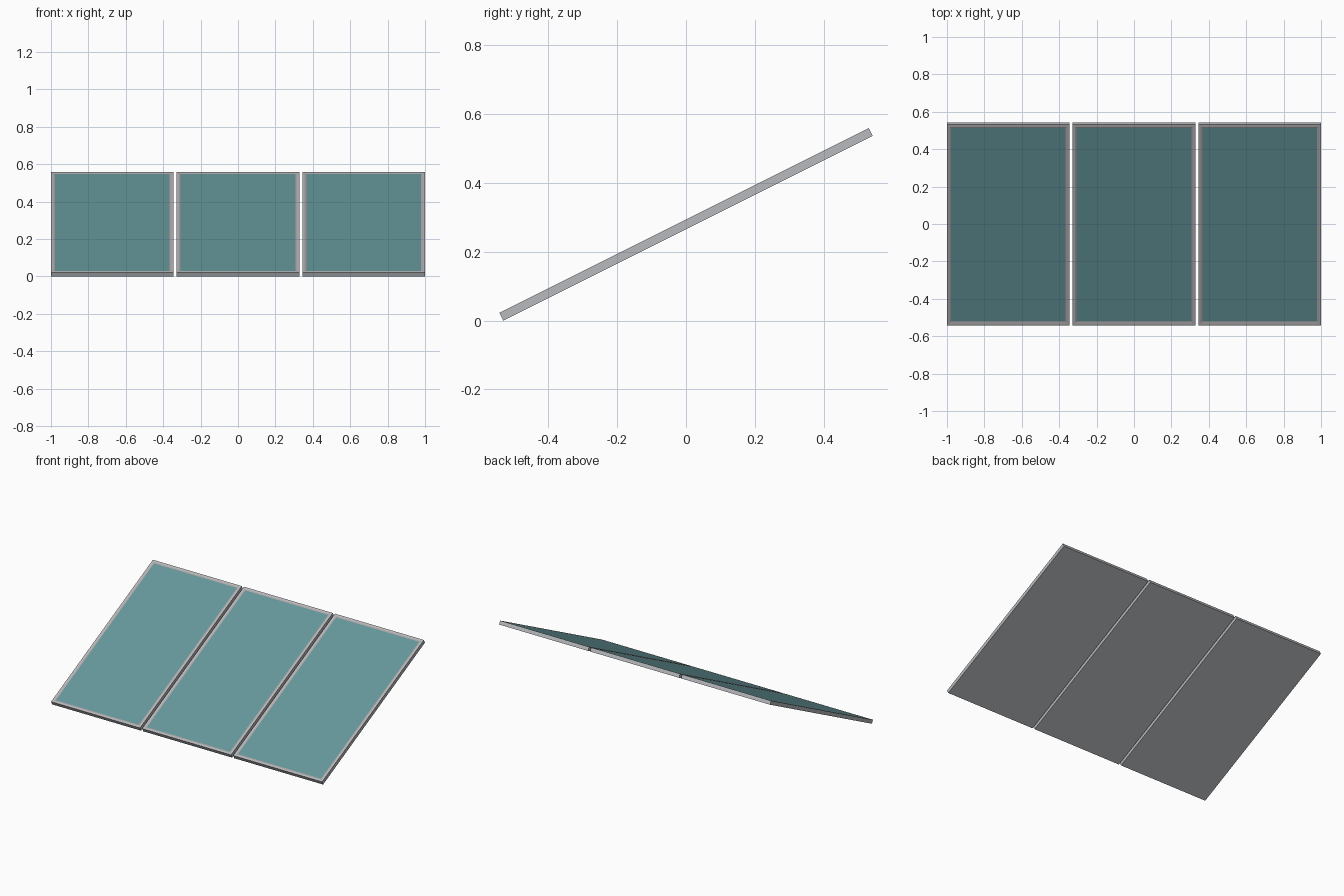
import bpy, bmesh, math
from mathutils import Matrix

cube = bpy.data.objects.get("Cube")
if cube:
    bpy.data.objects.remove(cube, do_unlink=True)

WIDTH, LENGTH, THICK = 0.656, 1.2, 0.025
PITCH = 0.672
TILT = math.atan(0.5)
HEIGHT = LENGTH * math.sin(TILT) + THICK * math.cos(TILT)


def material(name, color):
    mat = bpy.data.materials.new(name)
    mat.use_nodes = True
    mat.diffuse_color = (*color, 1)
    mat.node_tree.nodes["Principled BSDF"].inputs["Base Color"].default_value = (*color, 1)
    return mat


MATERIALS = [material("aluminium grey", (0.48, 0.49, 0.51)),
             material("warm grey seal", (0.44, 0.39, 0.39)),
             material("teal glass", (0.13, 0.31, 0.33))]


def panel(name, x):
    # Slab whose top is inset into frame, seal and glass
    bm = bmesh.new()
    bmesh.ops.create_cube(bm, size=1, matrix=Matrix.Diagonal((WIDTH, LENGTH, THICK, 1)))
    top = max(bm.faces, key=lambda f: f.calc_center_median().z)
    bmesh.ops.inset_region(bm, faces=[top], thickness=0.018)
    seal = bmesh.ops.inset_region(bm, faces=[top], thickness=0.012, depth=-0.002)
    for face in seal["faces"]:
        face.material_index = 1
    top.material_index = 2
    # Tilt towards the front and stand on the ground
    bm.transform(Matrix.Translation((x, 0, HEIGHT / 2)) @ Matrix.Rotation(TILT, 4, "X"))
    mesh = bpy.data.meshes.new(name)
    bm.to_mesh(mesh)
    bm.free()
    for mat in MATERIALS:
        mesh.materials.append(mat)
    bpy.context.collection.objects.link(bpy.data.objects.new(name, mesh))


for name, side in (("right_panel", -1), ("middle_panel", 0), ("left_panel", 1)):
    panel(name, side * PITCH)
